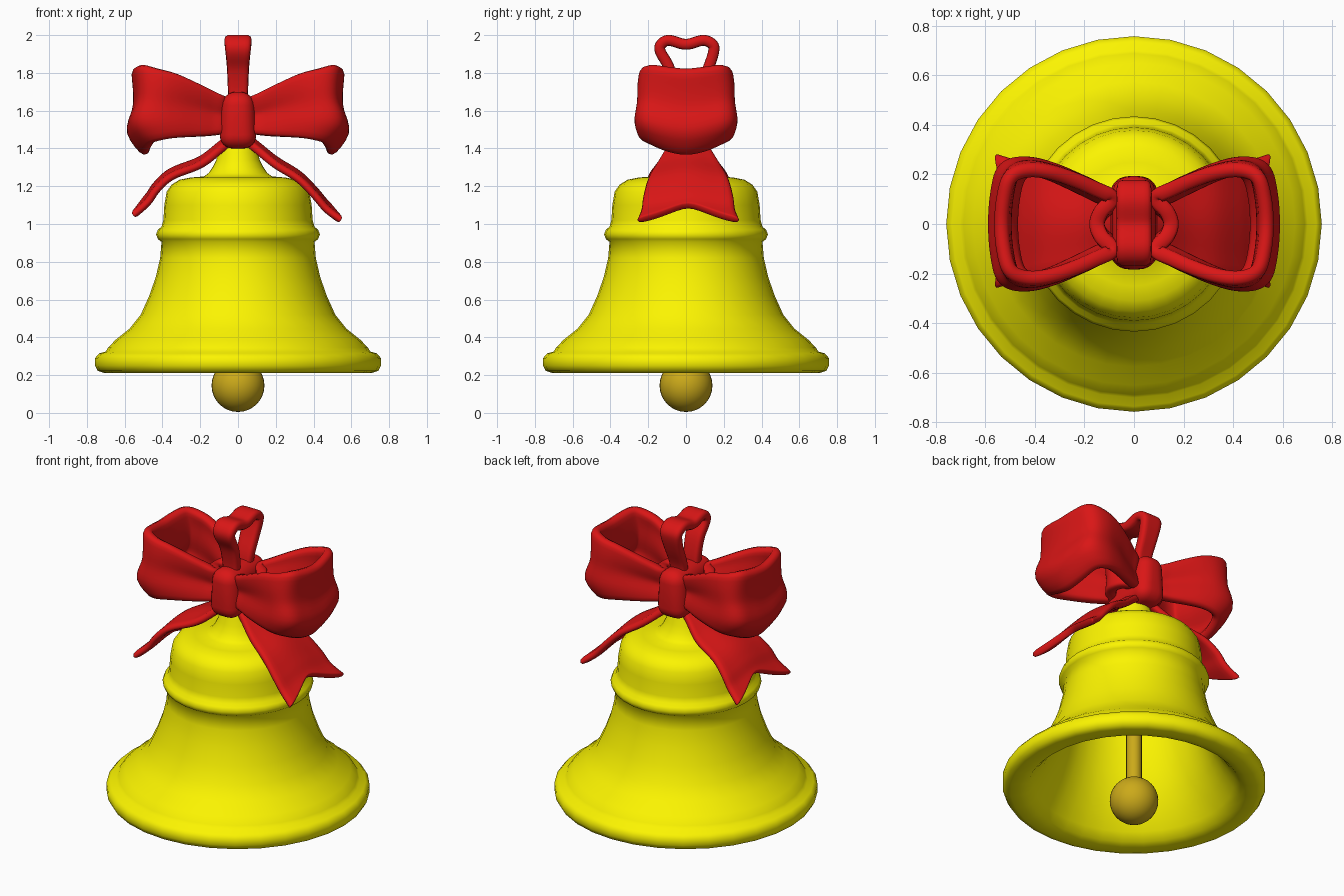
import bpy, bmesh, math
from mathutils import Vector

if "Cube" in bpy.data.objects:
    bpy.data.objects.remove(bpy.data.objects["Cube"])


def material(name, rgb):
    m = bpy.data.materials.new(name)
    m.diffuse_color = (*rgb, 1)
    m.use_nodes = True
    m.node_tree.nodes["Principled BSDF"].inputs["Base Color"].default_value = m.diffuse_color
    return m


YELLOW = material("bell_yellow", (0.97, 0.91, 0.0))
BRASS = material("clapper_brass", (0.60, 0.40, 0.01))
RED = material("ribbon_red", (0.70, 0.008, 0.008))


def finish(name, bm, mat, angle=50):
    bmesh.ops.remove_doubles(bm, verts=bm.verts, dist=1e-5)
    bmesh.ops.recalc_face_normals(bm, faces=bm.faces)
    me = bpy.data.meshes.new(name)
    bm.to_mesh(me)
    bm.free()
    ob = bpy.data.objects.new(name, me)
    me.materials.append(mat)
    bpy.context.collection.objects.link(ob)
    bpy.ops.object.select_all(action='DESELECT')
    ob.select_set(True)
    bpy.context.view_layer.objects.active = ob
    bpy.ops.object.shade_smooth_by_angle(angle=math.radians(angle))
    return ob


def grid(rows, close_u=False, close_v=False):
    """Skin a list of equally long rows of points."""
    bm = bmesh.new()
    vs = [[bm.verts.new(p) for p in row] for row in rows]
    n, m = len(vs), len(vs[0])
    for i in range(n if close_u else n - 1):
        for j in range(m if close_v else m - 1):
            a, b = vs[i], vs[(i + 1) % n]
            k = (j + 1) % m
            bm.faces.new((a[j], a[k], b[k], b[j]))
    return bm


def lathe(name, profile, sides, mat):
    rows = [[(r * math.cos(2 * math.pi * k / sides), r * math.sin(2 * math.pi * k / sides), z)
             for k in range(sides)] for r, z in profile]
    return finish(name, grid(rows, close_v=True), mat, 75)


def spline(pts, steps=4, closed=False):
    """Catmull-Rom curve through tuples of any length."""
    pts = [Vector(p) for p in pts]
    n = len(pts)
    get = (lambda i: pts[i % n]) if closed else (lambda i: pts[max(0, min(n - 1, i))])
    out = []
    for i in range(n if closed else n - 1):
        a, b, c, d = (get(i + k) for k in (-1, 0, 1, 2))
        for s in range(steps):
            t = s / steps
            out.append(0.5 * (2 * b + (c - a) * t + (2 * a - 5 * b + 4 * c - d) * t * t
                              + (3 * b - a - 3 * c + d) * t ** 3))
    if not closed:
        out.append(pts[-1])
    return out


def ribbon(name, rows, closed=False, thick=0.045):
    ob = finish(name, grid(rows, close_u=closed), RED, 180)
    sol = ob.modifiers.new("thickness", 'SOLIDIFY')
    sol.thickness, sol.offset = thick, 0
    sub = ob.modifiers.new("smooth", 'SUBSURF')
    sub.levels = sub.render_levels = 1
    return ob


# bell: outer wall from the crown down, then the thick lip and back up the inside
outer = [(0, 1.45), (0.07, 1.45), (0.09, 1.42), (0.105, 1.38), (0.115, 1.34), (0.135, 1.30),
         (0.155, 1.27), (0.18, 1.252), (0.25, 1.246), (0.31, 1.234), (0.352, 1.208),
         (0.378, 1.17), (0.39, 1.10), (0.395, 1.02), (0.405, 0.985), (0.424, 0.97),
         (0.434, 0.945), (0.424, 0.92), (0.405, 0.905), (0.412, 0.82), (0.435, 0.72),
         (0.47, 0.62), (0.515, 0.52), (0.575, 0.445), (0.65, 0.385), (0.688, 0.345),
         (0.70, 0.325), (0.735, 0.315), (0.757, 0.29), (0.757, 0.25), (0.742, 0.222),
         (0.71, 0.212)]
inner = [(0.66, 0.213), (0.615, 0.225), (0.575, 0.27), (0.52, 0.35), (0.465, 0.45), (0.42, 0.57),
         (0.38, 0.74), (0.355, 0.92), (0.34, 1.08), (0.31, 1.17), (0.22, 1.20), (0, 1.20)]
lathe("bell", outer + inner, 32, YELLOW)

# clapper rod and ball
ball = [(0.14 * math.sin(math.pi * i / 16), 0.145 - 0.14 * math.cos(math.pi * i / 16))
        for i in range(17)]
lathe("clapper_ball", ball, 32, BRASS)
lathe("clapper_rod", [(0, 0.2), (0.045, 0.2), (0.045, 1.21), (0, 1.21)], 20, BRASS)

# bow loops: x, y, top z, bottom z around half of a loop
half = [(0.085, 0.105, 1.68, 1.475), (0.15, 0.14, 1.715, 1.465), (0.23, 0.178, 1.755, 1.46),
        (0.33, 0.217, 1.80, 1.455), (0.42, 0.232, 1.825, 1.445), (0.49, 0.205, 1.845, 1.43),
        (0.517, 0.11, 1.835, 1.39)]
loop = ([(0.13, 0.055, 1.67, 1.49), (0.15, 0, 1.66, 1.49)] + half + [(0.525, 0, 1.825, 1.37)]
        + [(x, -y, t, b) for x, y, t, b in reversed(half)] + [(0.13, -0.055, 1.67, 1.49)])[1:] \
    + [(0.13, 0.055, 1.67, 1.49)]
loop = [loop[0], loop[-1]] + loop[1:-1]
# outward shift and depth scale from bottom edge to top edge: lower edge rolls inward
roll = spline([(-0.05, 0.89), (0.042, 1.09), (0.003, 1.03), (0.0, 0.99), (0.012, 0.90)], 2)
for side, s in (("right", 1), ("left", -1)):
    rows = []
    for x, y, top, bot in spline(loop, 4, True):
        w = max(0, min(1, (x - 0.12) / 0.38))
        row = []
        for j, (shift, deep) in enumerate(roll):
            v = j / 8
            pleat = 1 - 0.2 * (1 - w) * math.sin(math.pi * v) ** 4
            row.append((s * (x + shift * w ** 3), y * pleat * (1 + w * (deep - 1)),
                        bot + (top - bot) * v))
        rows.append(row)
    ribbon("bow_loop_" + side, rows, True, 0.062)

# tails: x, z, half width along y; the end is cut to a swallowtail
tails = {
    "right": [(0.03, 1.46, 0.09), (0.10, 1.405, 0.12), (0.20, 1.325, 0.17), (0.32, 1.25, 0.215),
              (0.41, 1.16, 0.24), (0.47, 1.09, 0.25), (0.55, 1.03, 0.275)],
    "left": [(-0.03, 1.46, 0.09), (-0.10, 1.40, 0.12), (-0.20, 1.325, 0.17), (-0.35, 1.265, 0.215),
             (-0.43, 1.195, 0.24), (-0.48, 1.125, 0.25), (-0.56, 1.055, 0.275)],
}
for side, path in tails.items():
    line = spline(path, 6)
    n = len(line) - 1
    rows = []
    for i in range(n + 1):
        row = []
        for j in range(9):
            a = j / 4 - 1
            u = i * (1 - 0.16 * (1 - abs(a)) * (i / n) ** 2)
            k = min(int(u), n - 1)
            p = line[k].lerp(line[k + 1], u - k)
            row.append((p[0], 0.012 + a * p[2], p[1] + 0.014 * math.cos(a * math.pi)))
        rows.append(row)
    ribbon("bow_tail_" + side, rows, thick=0.042)

# hanging loop: y, z, half width along x
hang = [(-0.06, 1.60, 0.05), (-0.065, 1.72, 0.055), (-0.09, 1.83, 0.06), (-0.135, 1.91, 0.068),
        (-0.133, 1.95, 0.072), (-0.09, 1.973, 0.074), (0.0, 1.95, 0.074), (0.09, 1.973, 0.074),
        (0.142, 1.95, 0.072), (0.146, 1.91, 0.068), (0.12, 1.83, 0.06), (0.075, 1.72, 0.055),
        (0.06, 1.60, 0.05)]
ribbon("hanging_loop", [[(w * k / 2, y, z) for k in range(-2, 3)]
                        for y, z, w in spline(hang, 4)], thick=0.058)

# knot: rounded band around the middle
bm = bmesh.new()
bmesh.ops.create_cube(bm, size=1)
for v in bm.verts:
    taper = 0.165 if v.co.z > 0 else 0.20
    v.co = (v.co.x * taper, v.co.y * 0.375 + 0.005, 1.55 + v.co.z * 0.30)
bmesh.ops.bevel(bm, geom=bm.edges[:], offset=0.072, segments=6, profile=0.5, affect='EDGES')
finish("bow_knot", bm, RED, 60)
